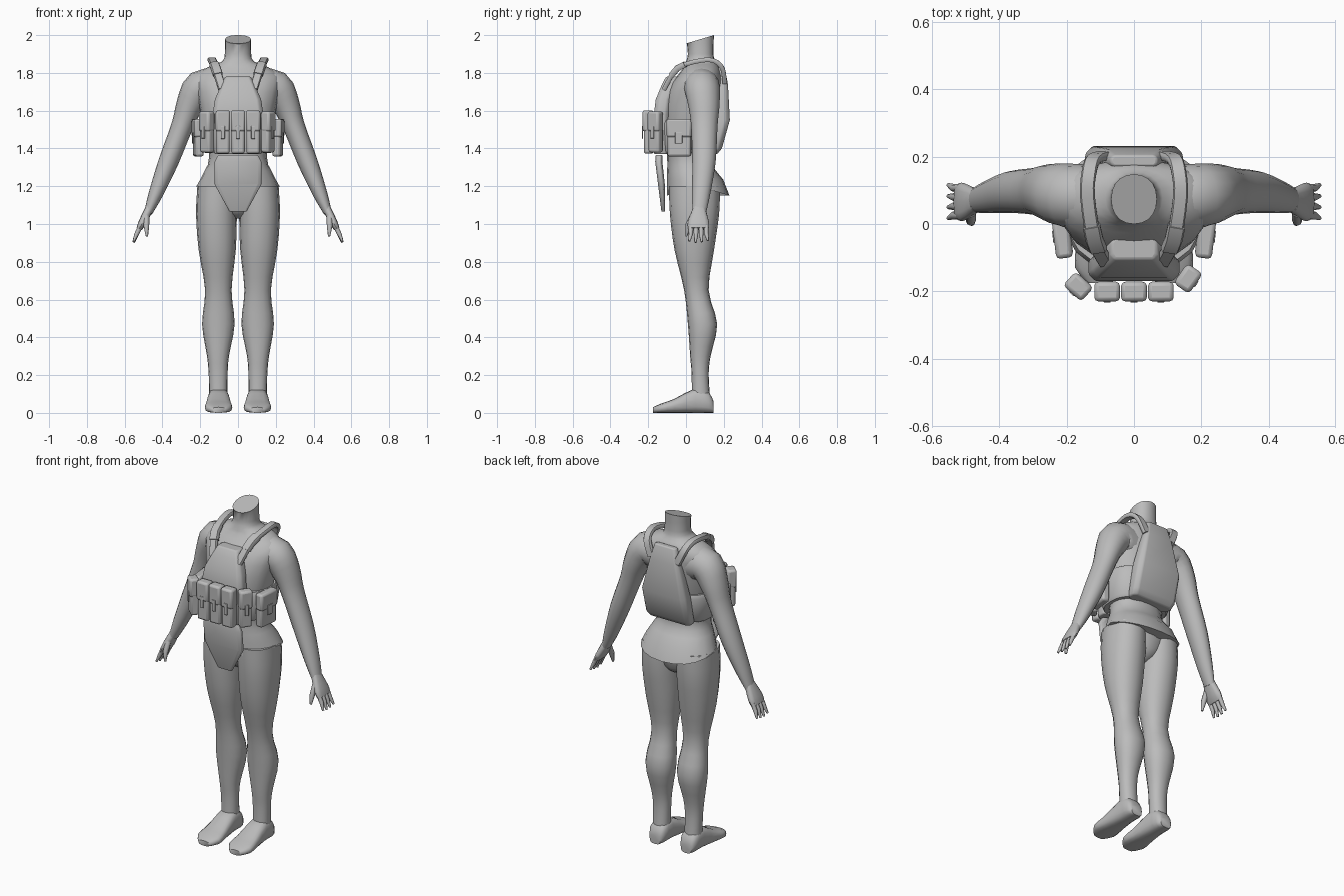
import bpy, bmesh, math
from mathutils import Vector, Matrix

cube = bpy.data.objects.get("Cube")
if cube:
    bpy.data.objects.remove(cube, do_unlink=True)

grey = bpy.data.materials.new("plain_grey")
grey.use_nodes = True
grey.diffuse_color = (.5, .5, .5, 1)
grey.node_tree.nodes["Principled BSDF"].inputs["Base Color"].default_value = grey.diffuse_color
X, Y, Z = Matrix.Identity(3)


def finish(name, bm, mirror=False, bevel=0.0, angle=50):
    """Turn a bmesh into a shaded object, optionally bevelled and mirrored."""
    bmesh.ops.recalc_face_normals(bm, faces=bm.faces)
    mesh = bpy.data.meshes.new(name)
    bm.to_mesh(mesh)
    bm.free()
    mesh.materials.append(grey)
    ob = bpy.data.objects.new(name, mesh)
    bpy.context.collection.objects.link(ob)
    if bevel:
        mod = ob.modifiers.new("Bevel", "BEVEL")
        mod.width, mod.segments, mod.limit_method = bevel, 2, "ANGLE"
    if mirror:
        ob.modifiers.new("Mirror", "MIRROR").use_mirror_merge = False
    bpy.ops.object.select_all(action="DESELECT")
    bpy.context.view_layer.objects.active = ob
    ob.select_set(True)
    bpy.ops.object.shade_smooth_by_angle(angle=math.radians(angle))


def oval(sides, power=2.0):
    """Unit superellipse; a higher power gives a boxier section."""
    points = []
    for i in range(sides):
        c, s = math.cos(math.tau * i / sides), math.sin(math.tau * i / sides)
        points.append((math.copysign(abs(c) ** (2 / power), c),
                       math.copysign(abs(s) ** (2 / power), s)))
    return points


def chamfered(k, m):
    """Unit rectangle with cut corners."""
    return [(1, -m), (1, m), (k, 1), (-k, 1), (-1, m), (-1, -m), (-k, -1), (k, -1)]


def knot(x, y, z, wide, thick):
    """One section: its centre and two half widths."""
    return Vector((x, y, z, wide, thick))


def level(z, wide, front, back, x=0):
    """A horizontal section given by its half width and its front and back."""
    return knot(x, (front + back) / 2, z, wide, (back - front) / 2)


def curved(rings, steps=3):
    """Add sections between the given ones along a smooth curve."""
    result = []
    for i in range(len(rings) - 1):
        a, b, c, d = (rings[min(max(i + k, 0), len(rings) - 1)] for k in range(-1, 3))
        for s in range(steps):
            t = s / steps
            result.append(b + (c - a) * (t / 2) + (a * 2 - b * 5 + c * 4 - d) * (t * t / 2)
                          + (b * 3 - a - c * 3 + d) * (t ** 3 / 2))
    return result + [rings[-1]]


def loft(rings, section, ref=X, axis=None):
    """Skin the sections; ref is the direction of their first half width."""
    bm = bmesh.new()
    loops, last = [], len(rings) - 1
    for i, ring in enumerate(rings):
        centre = ring.xyz
        t = (axis or (rings[min(i + 1, last)].xyz - rings[max(i - 1, 0)].xyz)).normalized()
        u = (ref - t * ref.dot(t)).normalized()
        v = t.cross(u)
        loops.append([bm.verts.new(centre + u * p * ring[3] + v * q * ring[4]) for p, q in section])
    for a, b in zip(loops, loops[1:]):
        for j in range(len(section)):
            bm.faces.new((a[j - 1], a[j], b[j], b[j - 1]))
    bm.faces.new(loops[0])
    bm.faces.new(loops[-1])
    return bm, loops


# Torso with neck; the hem dips at front and back, the neck cut slopes
trunk = [level(z=1.2, wide=.22, front=-.1, back=.23),
         level(z=1.28, wide=.178, front=-.1, back=.16),
         level(z=1.36, wide=.152, front=-.1, back=.125),
         level(z=1.55, wide=.19, front=-.12, back=.17),
         level(z=1.7, wide=.22, front=-.1, back=.19),
         level(z=1.78, wide=.23, front=-.05, back=.19),
         level(z=1.83, wide=.16, front=-.01, back=.175),
         level(z=1.86, wide=.085, front=0, back=.155),
         level(z=1.9, wide=.07, front=.01, back=.145),
         level(z=2, wide=.068, front=0, back=.148)]
bm, loops = loft(curved(trunk, steps=2), oval(20, 2.2), axis=Z)
for v in loops[0]:
    v.co.z -= .3 * abs(v.co.y - .065)
for v in loops[-1]:
    v.co.z -= .3 * (trunk[-1].y + trunk[-1][4] - v.co.y)
finish("torso", bm)

# Pelvis under the hem
hips = [level(z=1.03, wide=.03, front=0, back=.09),
        level(z=1.08, wide=.11, front=-.06, back=.15),
        level(z=1.23, wide=.2, front=-.08, back=.18)]
bm, loops = loft(curved(hips), oval(16), axis=Z)
finish("pelvis", bm)

# Legs from ankle to hip
leg = [level(x=.104, z=.05, wide=.048, front=.03, back=.13),
       level(x=.105, z=.2, wide=.05, front=.03, back=.12),
       level(x=.106, z=.3, wide=.058, front=.022, back=.13),
       level(x=.104, z=.47, wide=.086, front=.01, back=.165),
       level(x=.104, z=.65, wide=.07, front=-.01, back=.12),
       level(x=.11, z=.86, wide=.098, front=-.06, back=.148),
       level(x=.114, z=1.05, wide=.108, front=-.085, back=.175),
       level(x=.11, z=1.2, wide=.105, front=-.09, back=.18)]
bm, loops = loft(curved(leg), oval(16, 2.2), axis=Z)
finish("legs", bm, mirror=True)


def sole(y, wide, high):
    """A section of the foot standing on the ground."""
    return knot(.103, y, high / 2, wide, high / 2)


# Feet from heel to toe
foot = [sole(y=.146, wide=.035, high=.06), sole(y=.12, wide=.052, high=.11),
        sole(y=.05, wide=.056, high=.13), sole(y=-.06, wide=.068, high=.075),
        sole(y=-.13, wide=.072, high=.05), sole(y=-.175, wide=.035, high=.03)]
bm, loops = loft(curved(foot, steps=2), oval(16, 2.8), axis=-Y)
finish("feet", bm, mirror=True)

# Arms from inside the shoulder to the wrist
arm = [knot(x=.12, y=.08, z=1.72, wide=.095, thick=.1),
       knot(x=.2, y=.085, z=1.72, wide=.095, thick=.093),
       knot(x=.255, y=.095, z=1.63, wide=.083, thick=.073),
       knot(x=.295, y=.097, z=1.52, wide=.07, thick=.058),
       knot(x=.368, y=.095, z=1.33, wide=.062, thick=.053),
       knot(x=.435, y=.08, z=1.16, wide=.048, thick=.038),
       knot(x=.475, y=.07, z=1.06, wide=.036, thick=.022)]
bm, loops = loft(curved(arm), oval(16), ref=Y)
finish("arms", bm, mirror=True)

# Hands: palm, four fingers and thumb
palm = [knot(x=.468, y=.07, z=1.085, wide=.033, thick=.022),
        knot(x=.505, y=.066, z=1.01, wide=.056, thick=.021),
        knot(x=.523, y=.066, z=.975, wide=.054, thick=.015)]
bm, loops = loft(curved(palm), oval(12, 2.6), ref=Y)
finish("palms", bm, mirror=True)
for i, name in enumerate(("index", "middle", "ring", "little")):
    y = .026 + i * .027
    tip = .9 + .007 * abs(i - 1.3)
    finger = [knot(x=.516, y=y, z=.99, wide=.013, thick=.013),
              knot(x=.535, y=y, z=.95, wide=.012, thick=.012),
              knot(x=.552, y=y + (i - 1.5) * .006, z=tip, wide=.006, thick=.006)]
    bm, loops = loft(finger, oval(8), ref=Y)
    finish(name + "_fingers", bm, mirror=True)
thumb = [knot(x=.485, y=.035, z=1.04, wide=.016, thick=.016),
         knot(x=.485, y=.01, z=.99, wide=.016, thick=.015),
         knot(x=.482, y=0, z=.935, wide=.006, thick=.006)]
bm, loops = loft(thumb, oval(8), ref=Y)
finish("thumbs", bm, mirror=True)

# Vest plates and groin panel
plates = {
    "front_plate": [level(z=1.37, wide=.125, front=-.17, back=-.09),
                    level(z=1.58, wide=.135, front=-.17, back=-.09),
                    level(z=1.66, wide=.122, front=-.16, back=-.08),
                    level(z=1.74, wide=.088, front=-.127, back=-.05),
                    level(z=1.78, wide=.068, front=-.105, back=-.04)],
    "back_plate": [level(z=1.37, wide=.135, front=.1, back=.165),
                   level(z=1.4, wide=.145, front=.11, back=.19),
                   level(z=1.55, wide=.145, front=.14, back=.232),
                   level(z=1.74, wide=.095, front=.16, back=.222),
                   level(z=1.83, wide=.07, front=.17, back=.205)],
    "groin_panel": [level(z=1.065, wide=.045, front=-.13, back=-.11),
                    level(z=1.21, wide=.124, front=-.148, back=-.112),
                    level(z=1.33, wide=.124, front=-.163, back=-.125),
                    level(z=1.365, wide=.105, front=-.16, back=-.125)]}
for name, rings in plates.items():
    bm, loops = loft(rings, chamfered(.85, .5), axis=Z)
    finish(name, bm, bevel=.007)

# Waist band around the ribs
band = [level(z=1.375, wide=.172, front=-.13, back=.145),
        level(z=1.39, wide=.182, front=-.135, back=.155),
        level(z=1.53, wide=.204, front=-.14, back=.185),
        level(z=1.55, wide=.196, front=-.13, back=.178)]
bm, loops = loft(band, oval(20, 2.5), axis=Z)
finish("waist_band", bm)

# Shoulder straps, with a thicker pad where they leave the front plate
path = [(.083, -.115, 1.715), (.118, -.045, 1.825), (.138, .08, 1.866),
        (.134, .15, 1.863), (.12, .192, 1.825), (.085, .205, 1.75)]
strap = curved([knot(*point, wide=.022, thick=.012) for point in path])
pad = [ring + knot(x=0, y=0, z=0, wide=.004, thick=.004) for ring in strap[2:5]]
for name, rings in (("shoulder_straps", strap), ("strap_pads", pad)):
    bm, loops = loft(rings, chamfered(.8, .4))
    finish(name, bm, mirror=True)


def pouch(name, x, y, z, size, turn=0, mirror=False):
    """Rounded bag with a closing flap and a narrow pull strap on its front."""
    place = Matrix.Translation((x, y, z)) @ Matrix.Rotation(math.radians(turn), 4, "Z")
    wide, deep, high = size
    parts = {"bag": ((wide, deep * .9, high), (0, 0, 0), .012),
             "flap": ((wide * 1.06, deep, high / 2), (0, -.004, high * .27), .012),
             "pull": ((wide * .3, .006, high * .3), (0, -deep / 2 - .004, 0), .002)}
    for part, (scale, offset, bevel) in parts.items():
        bm = bmesh.new()
        bmesh.ops.create_cube(bm, size=1)
        bmesh.ops.scale(bm, vec=scale, verts=bm.verts)
        bmesh.ops.translate(bm, vec=offset, verts=bm.verts)
        bmesh.ops.transform(bm, matrix=place, verts=bm.verts)
        finish(name + "_" + part, bm, mirror, bevel)


# Pouches: three in front, one at each corner, one on each side
slim = Vector((.072, .058, .225))
for i, side in enumerate(("right", "middle", "left")):
    pouch("front_pouch_" + side, x=(i - 1) * .08, y=-.197, z=1.485, size=slim)
pouch("corner_pouch_left", x=.158, y=-.16, z=1.485, size=slim * .95, turn=55)
pouch("corner_pouch_right", x=-.163, y=-.183, z=1.485, size=slim * .95, turn=-42)
pouch("side_pouches", x=.21, y=-.035, z=1.455, size=(.125, .05, .195), turn=83, mirror=True)
